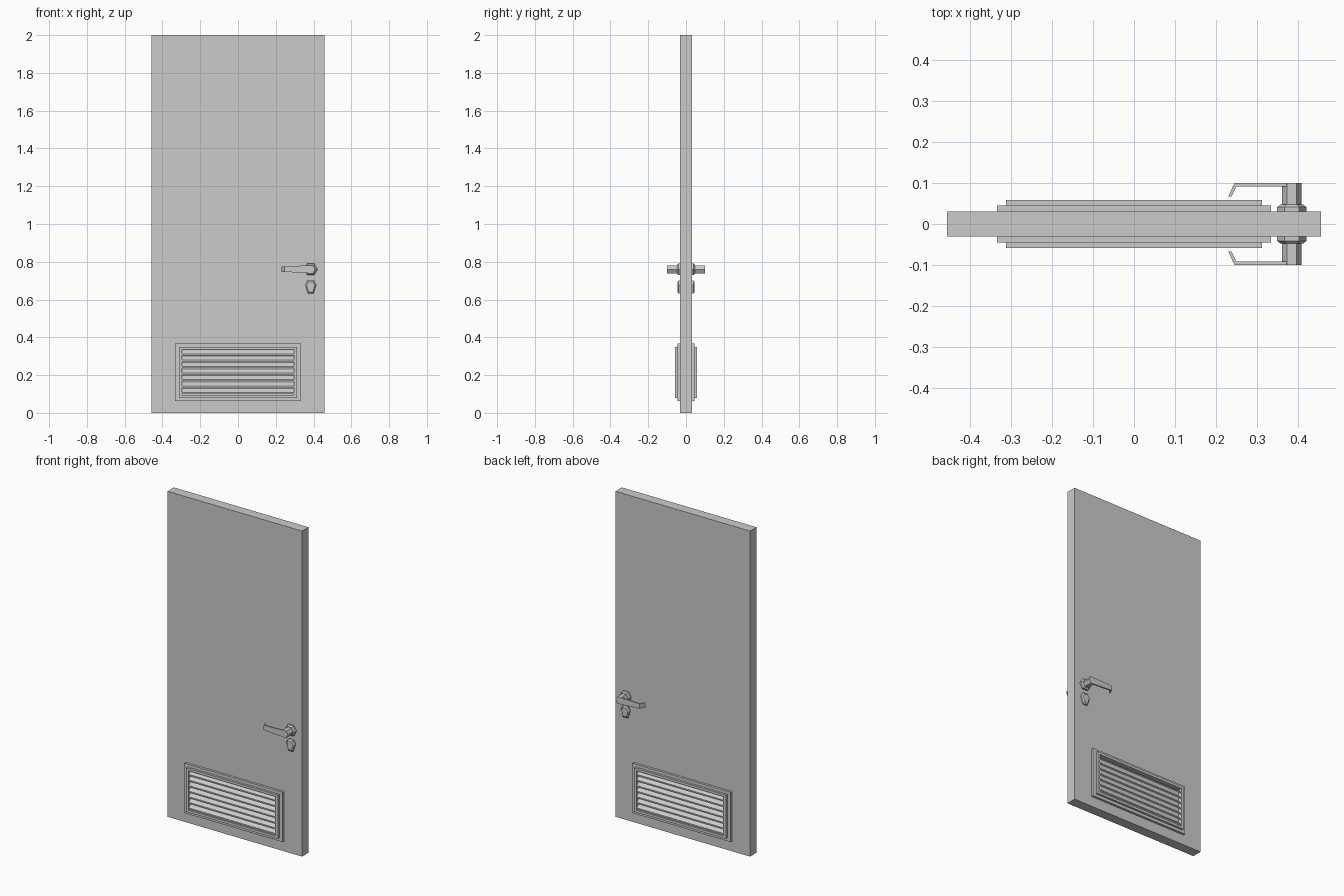
import bpy, bmesh, math
from mathutils import Vector

cube = bpy.data.objects.get("Cube")
if cube:
    bpy.data.objects.remove(cube, do_unlink=True)

GREY = (0.6, 0.6, 0.6, 1.0)
mat = bpy.data.materials.new("plain grey")
mat.use_nodes = True
mat.diffuse_color = GREY
mat.node_tree.nodes["Principled BSDF"].inputs["Base Color"].default_value = GREY


def finish(name, bm, both_sides=True):
    """Turn a bmesh into a flat-shaded object, mirrored to the back if wanted."""
    bmesh.ops.recalc_face_normals(bm, faces=bm.faces)
    mesh = bpy.data.meshes.new(name)
    bm.to_mesh(mesh)
    bm.free()
    mesh.materials.append(mat)
    obj = bpy.data.objects.new(name, mesh)
    bpy.context.collection.objects.link(obj)
    if both_sides:
        mirror = obj.modifiers.new("front and back", 'MIRROR')
        mirror.use_axis = (False, True, False)
        mirror.use_clip = False
        mirror.use_mirror_merge = False
    return obj


def loft(bm, lower, upper):
    """Closed solid between two matching outlines."""
    a = [bm.verts.new(p) for p in lower]
    b = [bm.verts.new(p) for p in upper]
    bm.faces.new(a)
    bm.faces.new(b[::-1])
    for i in range(len(a)):
        j = (i + 1) % len(a)
        bm.faces.new((a[i], b[i], b[j], a[j]))


def upright(outline, y, scale=1.0, centre=(0, 0)):
    """Place an x-z outline at depth y, scaled about a centre."""
    cx, cz = centre
    return [(cx + (x - cx) * scale, y, cz + (z - cz) * scale) for x, z in outline]


def rect(x, z_low, z_high):
    return [(-x, z_low), (x, z_low), (x, z_high), (-x, z_high)]


def ring(name, outer, inner, y_back, y_front):
    bm = bmesh.new()
    o = [bm.verts.new(p) for p in upright(outer, y_back)]
    i = [bm.verts.new(p) for p in upright(inner, y_back)]
    for k in range(4):
        n = (k + 1) % 4
        bm.faces.new((o[k], o[n], i[n], i[k]))
    out = bmesh.ops.extrude_face_region(bm, geom=bm.faces[:], use_keep_orig=True)
    moved = [v for v in out["geom"] if isinstance(v, bmesh.types.BMVert)]
    bmesh.ops.translate(bm, verts=moved, vec=Vector((0, y_front - y_back, 0)))
    return finish(name, bm)


def ngon(sides, radius, centre, turn=0.0):
    return [(centre[0] + radius * math.cos(turn + math.tau * k / sides),
             centre[1] + radius * math.sin(turn + math.tau * k / sides))
            for k in range(sides)]


# Door leaf
FACE = -0.031
bm = bmesh.new()
leaf = rect(0.457, 0, 2)
loft(bm, upright(leaf, FACE), upright(leaf, -FACE))
finish("door_leaf", bm, both_sides=False)

# Vent frames, two steps
opening = rect(0.296, 0.095, 0.335)
step = rect(0.312, 0.08, 0.35)
ring("vent_outer_frame", rect(0.334, 0.062, 0.368), step, FACE, -0.045)
ring("vent_inner_frame", step, opening, FACE, -0.058)

# Sloping louvre slats
bm = bmesh.new()
SLATS = 7
pitch = 0.24 / SLATS
for k in range(SLATS):
    top = 0.335 - k * pitch
    section = [(FACE, top), (-0.055, top - 0.022),
               (-0.055, top - 0.03), (FACE, top - 0.008)]
    loft(bm, [(-0.296, y, z) for y, z in section], [(0.296, y, z) for y, z in section])
finish("vent_slats", bm)

# Handle rose with a bevelled rim
PIVOT = (0.385, 0.76)
rose = ngon(6, 0.036, PIVOT)
bm = bmesh.new()
loft(bm, upright(rose, FACE), upright(rose, -0.041))
loft(bm, upright(rose, -0.041), upright(rose, -0.048, 0.75, PIVOT))
finish("handle_rose", bm)

# Handle neck
bm = bmesh.new()
neck = ngon(6, 0.024, PIVOT)
loft(bm, upright(neck, FACE), upright(neck, -0.1))
finish("handle_neck", bm)

# Lever grip and its bent tip
bm = bmesh.new()
grip = [(0.245, 0.747), (0.36, 0.74), (0.397, 0.738), (0.409, 0.76),
        (0.397, 0.781), (0.36, 0.78), (0.245, 0.776)]
loft(bm, upright(grip, -0.091), upright(grip, -0.1))
tip = [(0.245, -0.1), (0.23, -0.067), (0.238, -0.067), (0.25, -0.091)]
loft(bm, [(x, y, 0.747) for x, y in tip], [(x, y, 0.776) for x, y in tip])
finish("handle_lever", bm)

# Keyhole plate with a raised centre
LOCK = (0.385, 0.668)
shield = [(0.37, 0.632), (0.4, 0.632), (0.414, 0.678), (0.402, 0.702),
          (0.368, 0.702), (0.356, 0.678)]
bm = bmesh.new()
loft(bm, upright(shield, FACE), upright(shield, -0.039))
loft(bm, upright(shield, -0.039), upright(shield, -0.046, 0.75, LOCK))
finish("keyhole_plate", bm)
